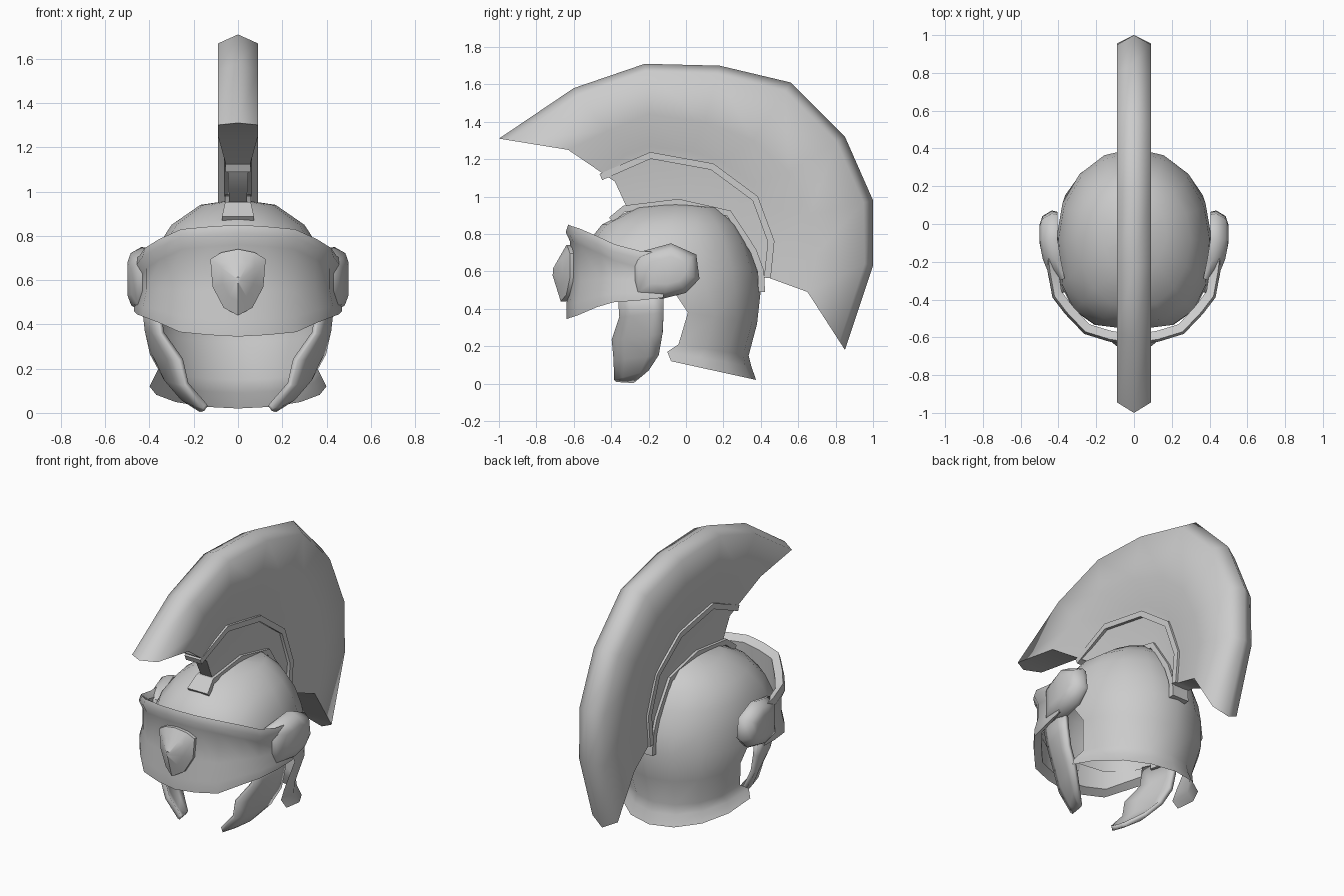
import bpy, bmesh, math
from mathutils import Vector

cube = bpy.data.objects.get("Cube")
if cube:
    bpy.data.objects.remove(cube, do_unlink=True)

steel = bpy.data.materials.new("pale_grey")
steel.use_nodes = True
GREY = (0.6, 0.6, 0.6, 1)
steel.diffuse_color = GREY
steel.node_tree.nodes["Principled BSDF"].inputs["Base Color"].default_value = GREY


def loft(name, sections, closed=False, caps=False, mirror=False, thick=0, angle=40, drop=None):
    """Skin a list of equal-length point rows into one smooth-shaded object."""
    bm = bmesh.new()
    rows = [[bm.verts.new(p) for p in s] for s in sections]
    n = len(rows[0])
    for a, b in zip(rows, rows[1:]):
        for i in range(n if closed else n - 1):
            j = (i + 1) % n
            bm.faces.new((a[i], a[j], b[j], b[i]))
    if caps:
        # each end is closed by a strip zipped between its two sides
        for r in (rows[0], rows[-1]):
            for i in range((n + 1) // 2):
                corners = dict.fromkeys((r[i], r[i + 1], r[-i - 1], r[-i]))
                if len(corners) > 2:
                    bm.faces.new(list(corners))
    bmesh.ops.remove_doubles(bm, verts=bm.verts, dist=0.0005)
    bmesh.ops.recalc_face_normals(bm, faces=bm.faces)
    if drop:
        gone = [f for f in bm.faces if drop(f.calc_center_median())]
        bmesh.ops.delete(bm, geom=gone, context='FACES')
    mesh = bpy.data.meshes.new(name)
    bm.to_mesh(mesh)
    bm.free()
    mesh.materials.append(steel)
    ob = bpy.data.objects.new(name, mesh)
    bpy.context.collection.objects.link(ob)
    bpy.ops.object.select_all(action='DESELECT')
    ob.select_set(True)
    bpy.context.view_layer.objects.active = ob
    bpy.ops.object.shade_smooth_by_angle(angle=math.radians(angle))
    if thick:
        mod = ob.modifiers.new("thickness", 'SOLIDIFY')
        mod.thickness = thick
        mod.offset = 0
    if mirror:
        mod = ob.modifiers.new("mirror", 'MIRROR')
        mod.use_clip = True
        mod.merge_threshold = 0.001


# Skull shell: dome and flared neck guard, open at the face
SEG = 16


def ring(half, front, side, back, z_side, z_back, square=1):
    """Ring with separate front and back depth; square < 1 fills out the front."""
    pts = []
    for k in range(SEG):
        a = 2 * math.pi * k / SEG
        s, c = math.sin(a), math.cos(a)
        if c < 0:
            s = math.copysign(abs(s) ** square, s)
            c = -abs(c) ** square
        reach = back - side if c > 0 else side - front
        pts.append((half * s, side + reach * c, z_side + (z_back - z_side) * max(c, 0)))
    return pts


shell = [(0.002, -.06, -.059, -.058, .965, .965), (.17, -.27, -.05, .17, .94, .94),
         (.30, -.45, -.08, .27, .85, .85), (.365, -.53, -.085, .33, .75, .75, .85),
         (.40, -.56, -.08, .38, .62, .62, .7), (.41, -.56, -.07, .40, .50, .50, .7),
         (.395, -.56, .01, .38, .38, .32), (.355, -.56, -.04, .335, .21, .15),
         (.375, -.56, -.10, .35, .17, .09), (.40, -.56, -.08, .375, .12, .02)]
loft("skull_shell", [ring(*r) for r in shell], closed=True, angle=60,
     drop=lambda c: c.z < .48 and c.y < -.09)

# Crest: columns of (y, z) from outer rim through the middle to the dome
crest = [((-1, 1.31), (-.63, 1.25), (-.38, 1.08), (-.32, .95)),
         ((-.6, 1.58), (-.42, 1.35), (-.29, 1.18), (-.2, .96)),
         ((-.22, 1.71), (-.2, 1.44), (-.19, 1.21), (-.06, .96)),
         ((.18, 1.70), (.1, 1.40), (0, 1.19), (.04, .95)),
         ((.56, 1.61), (.36, 1.30), (.14, 1.15), (.12, .93)),
         ((.85, 1.32), (.55, 1.13), (.28, 1.05), (.23, .88)),
         ((1, .98), (.66, .9), (.37, .95), (.31, .77)),
         ((1, .63), (.7, .7), (.44, .76), (.37, .65)),
         ((.85, .18), (.65, .49), (.43, .57), (.39, .55))]
columns = []
for outer, mid, rail, base in crest:
    edge = Vector(outer).lerp(Vector(mid), 0.15)
    step = Vector(rail).lerp(Vector(mid), 0.25)
    half = [(0.09, edge), (0.09, mid), (0.055, step), (0.045, rail), (0.04, base)]
    columns.append([(0, *outer)] + [(w, *p) for w, p in half]
                   + [(-w, *p) for w, p in reversed(half)])
loft("crest", columns, closed=True, caps=True, angle=75)


# Bands that run along the crest
def band(name, path, widths, depth):
    pts = [Vector(p) for p in path]
    rows = []
    for i, p in enumerate(pts):
        t = (pts[min(i + 1, len(pts) - 1)] - pts[max(i - 1, 0)]).normalized()
        n = Vector((-t.y, t.x)) * depth / 2
        w = widths[min(i, len(widths) - 1)]
        rows.append([(s * w, *(p + d * n)) for s, d in ((-1, -1), (1, -1), (1, 1), (-1, 1))])
    loft(name, rows, closed=True, caps=True, angle=30)


band("crest_rail", [(-.455, 1.105), (-.19, 1.22), (.14, 1.16), (.37, .99), (.455, .76), (.435, .565)],
     [0.056, 0.064], 0.036)
band("crest_base", [(-.40, .875), (-.33, .935), (-.04, .97), (.23, .91), (.36, .71), (.40, .60), (.405, .49)],
     [0.072, 0.058], 0.035)

# Visor: stations of (x, y, top z, bottom z), each with a rolled rim
stations = [(0, -.635, .85, .345), (.13, -.615, .842, .352), (.26, -.575, .83, .365),
            (.36, -.47, .785, .41), (.425, -.385, .745, .435), (.45, -.25, .71, .445),
            (.465, -.12, .70, .46)]
rows = []
for x, y, top, low in stations:
    n = Vector((x, y + 0.1)).normalized()
    h = top - low
    section = [(-.05, top - .03), (-.005, top), (.008, top - .04), (-.015, top - .09),
               (-.015, low + h * .4), (.005, low + h * .15), (.005, low), (-.04, low + .03)]
    rows.append([(x + n.x * d, y + n.y * d, z) for d, z in section])
loft("visor", rows, closed=True, mirror=True, angle=45)

# Ear bosses blending forward into the visor ends
outline = [(-.30, .69), (-.19, .72), (-.08, .75), (.055, .69), (.072, .56), (0, .485),
           (-.12, .455), (-.30, .46)]
mid_y, mid_z = -.08, .61
rows = []
for x, s in [(.405, .95), (.435, 1), (.485, .8), (.50, .5)]:
    pts = [(mid_y + (y - mid_y) * s, mid_z + (z - mid_z) * s) for y, z in outline]
    rows.append([(x - .2 * max(0, -.1 - y), y, z) for y, z in pts])
loft("ear_boss", rows, closed=True, caps=True, mirror=True, angle=70)

# Shield emblem: ridged plate on the visor front, (x, rim y, z)
right = [(.075, -.63, .725), (.125, -.62, .695), (.115, -.62, .57), (.065, -.64, .475)]
shield = [(0, -.64, .74)] + right + [(0, -.67, .44)] + [(-x, y, z) for x, y, z in reversed(right)]
rows = [[(x, -.58, z) for x, y, z in shield]]
for s in (1, .6, .1):
    rows.append([(x * s, -.72 + (y + .72) * s, .6 + (z - .6) * s) for x, y, z in shield])
loft("shield_emblem", rows, closed=True, caps=True, angle=45)

# Cheek guards: front edge and back edge points, bulged between
cheek = [((.37, -.36, .50), (.415, -.12, .50)), ((.345, -.35, .36), (.405, -.12, .38)),
         ((.26, -.39, .24), (.385, -.125, .27)), ((.235, -.38, .13), (.325, -.145, .16)),
         ((.15, -.38, .03), (.255, -.20, .08)), ((.145, -.37, .02), (.165, -.28, .015))]
rows = []
for i, (f, b) in enumerate(cheek):
    f, b = Vector(f), Vector(b)
    out = Vector((.018 if i < len(cheek) - 1 else 0, 0, 0))
    rows.append([f, f.lerp(b, .25) + out, f.lerp(b, .75) + out, b])
loft("cheek_guard", rows, mirror=True, thick=0.028, angle=45)
